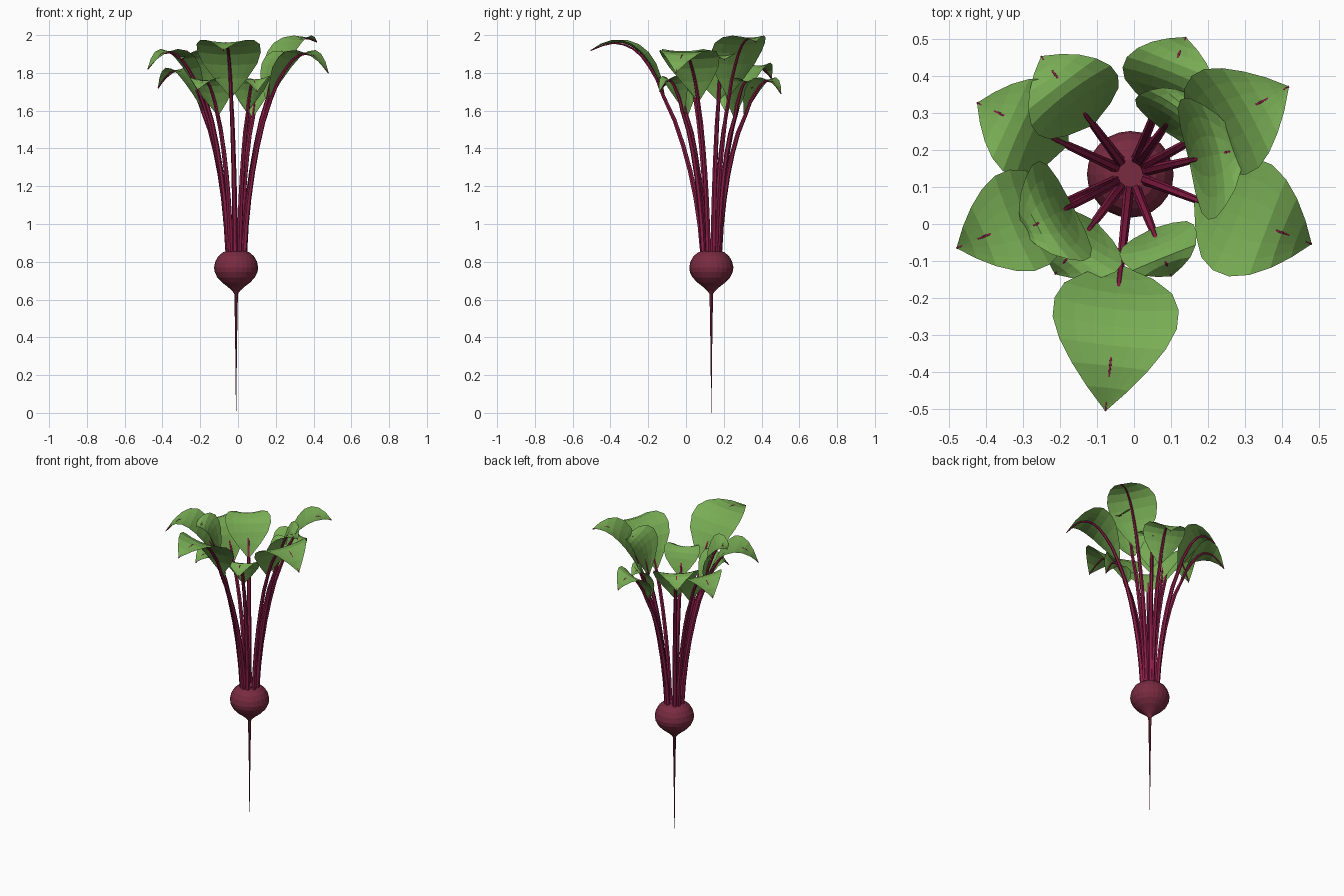
import bpy, math
from mathutils import Vector

if "Cube" in bpy.data.objects:
    bpy.data.objects.remove(bpy.data.objects["Cube"])

CX, CY = -0.01, 0.134      # axis of the plant


def material(name, rgb):
    m = bpy.data.materials.new(name)
    m.diffuse_color = (*rgb, 1)
    m.use_nodes = True
    m.node_tree.nodes["Principled BSDF"].inputs["Base Color"].default_value = m.diffuse_color
    return m


BEET = material("beet skin", (0.19, 0.024, 0.052))
STALK = material("stalk red", (0.27, 0.013, 0.065))
GREEN = material("leaf green", (0.19, 0.42, 0.09))


def make(name, verts, faces, mat):
    me = bpy.data.meshes.new(name)
    me.from_pydata(verts, [], faces)
    me.materials.append(mat)
    ob = bpy.data.objects.new(name, me)
    bpy.context.collection.objects.link(ob)
    return ob


def lathe(name, profile, sides, mat):
    """Closed solid of revolution from (radius, z), listed from bottom to top."""
    verts, faces = [], []
    for r, z in profile:
        for k in range(sides):
            a = 2 * math.pi * k / sides
            verts.append((CX + r * math.cos(a), CY + r * math.sin(a), z))
    for i in range(len(profile) - 1):
        for k in range(sides):
            a, b = i * sides + k, i * sides + (k + 1) % sides
            faces.append((a, b, b + sides, a + sides))
    faces.append(list(range(sides))[::-1])
    faces.append([len(verts) - sides + k for k in range(sides)])
    return make(name, verts, faces, mat)


def bezier(p0, p1, p2, t):
    return p0 * (1 - t) ** 2 + p1 * 2 * t * (1 - t) + p2 * t * t


# bulb and tap root
lathe("bulb", [(0.008, 0.628), (0.02, 0.645), (0.045, 0.668), (0.075, 0.691),
               (0.1, 0.718), (0.113, 0.745), (0.117, 0.77), (0.11, 0.802),
               (0.094, 0.83), (0.07, 0.85), (0.04, 0.86)], 24, BEET)
lathe("tap_root", [(0.0006, 0.0), (0.002, 0.1), (0.004, 0.3), (0.007, 0.5),
                   (0.01, 0.65)], 8, BEET)

# leaves: angle, blade base (r, z), arch control (r, z), tip (r, z), half width, cup
LEAVES = [
    (264, .25, 1.68, .38, 2.07, .643, 1.92, .172, .12),
    (339, .19, 1.66, .35, 2.07, .525, 1.80, .165, .1),
    (29, .19, 1.68, .31, 2.07, .49, 1.965, .155, .12),
    (68, .19, 1.58, .30, 1.88, .40, 1.69, .13, .12),
    (127, .17, 1.62, .27, 1.96, .40, 1.77, .137, .15),
    (155, .19, 1.60, .32, 1.96, .457, 1.72, .14, .1),
    (203, .19, 1.66, .34, 2.07, .51, 1.82, .142, .1),
    (208, .18, 1.67, .24, 1.98, .33, 1.87, .15, .22),
    (233, .16, 1.58, .24, 1.86, .338, 1.71, .13, .15),
    (292, .16, 1.60, .22, 1.87, .297, 1.70, .11, .2),
    (13, .165, 1.66, .22, 1.97, .31, 1.87, .17, .22),
    (54, .15, 1.57, .20, 1.84, .27, 1.72, .11, .2),
]
WIDTH = [0.07, 0.53, 0.85, 0.98, 0.98, 0.84, 0.61, 0.33, 0.0]
N = len(WIDTH) - 1
COLS = [-1, -0.66, -0.33, 0, 0.33, 0.66, 1]

for n, (ang, rb, zb, rc, zc, rt, zt, half, cup) in enumerate(LEAVES, 1):
    a = math.radians(ang)
    out = Vector((math.cos(a), math.sin(a), 0))
    side = Vector((-math.sin(a), math.cos(a), 0))
    up = Vector((0, 0, 1))
    axis = Vector((CX, CY, 0))
    base, ctrl, tip = (axis + out * r + up * z
                       for r, z in ((rb, zb), (rc, zc), (rt, zt)))
    foot = axis + out * 0.045 + up * 0.84
    knee = axis + out * (0.045 + rb * 0.13) + up * 1.3

    # leaf blade: cupped heart shape along the arch
    verts, faces, rib, normals = [], [], [], []
    for i, w in enumerate(WIDTH):
        t = i / N
        p = bezier(base, ctrl, tip, t)
        tan = ((ctrl - base) * (1 - t) + (tip - ctrl) * t).normalized()
        nor = tan.cross(side).normalized()
        rib.append(p)
        normals.append(nor)
        for u in COLS:
            verts.append(p + side * (u * w * half) + nor * (cup * half * w * u * u))
    C = len(COLS)
    for i in range(N):
        for k in range(C - 1):
            v = i * C + k
            if i == N - 1:
                faces.append((v, v + 1, N * C))
            else:
                faces.append((v, v + 1, v + C + 1, v + C))
    del verts[N * C + 1:]
    make(f"leaf_blade_{n}", verts, faces, GREEN)

    # stalk running on as the midrib, just breaking the blade in a few spots
    path = [(bezier(foot, knee, base, i / 6), 0.015 - 0.004 * i / 6) for i in range(6)]
    for i, (p, m) in enumerate(zip(rib, normals)):
        r = 0.010 - 0.007 * i / N
        sink = 0.6 if i in (0, 1, N - 2, N) else 1.15
        path.append((p - m * r * sink, r))
    S = 6
    verts, faces = [], []
    for i, (p, r) in enumerate(path):
        d = path[min(i + 1, len(path) - 1)][0] - path[max(i - 1, 0)][0]
        nor = d.cross(side).normalized()
        for k in range(S):
            b = 2 * math.pi * k / S
            verts.append(p + side * (r * math.cos(b)) + nor * (r * math.sin(b)))
    for i in range(len(path) - 1):
        for k in range(S):
            v, w = i * S + k, i * S + (k + 1) % S
            faces.append((v, v + S, w + S, w))
    faces.append(list(range(S)))
    faces.append([len(verts) - 1 - k for k in range(S)])
    make(f"stalk_{n}", verts, faces, STALK)
